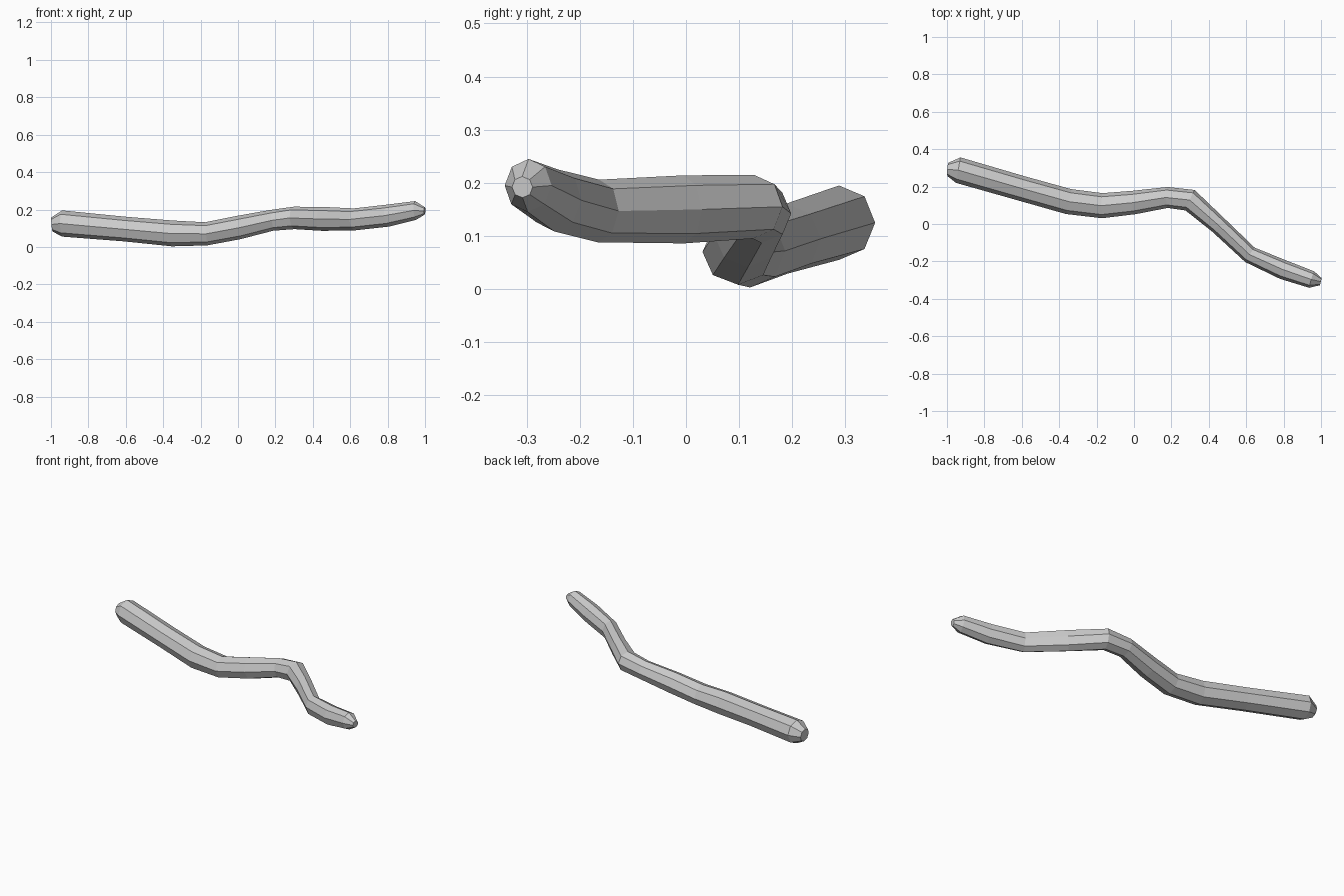
import bpy, bmesh, math
from mathutils import Vector

cube = bpy.data.objects.get("Cube")
if cube:
    bpy.data.objects.remove(cube, do_unlink=True)

SIDES = 8

# Centre line of the stick: x, y, z, half width, half height
STATIONS = [
    (-0.995, 0.292, 0.12, 0.036, 0.038),
    (-0.94, 0.288, 0.125, 0.069, 0.07),
    (-0.60, 0.19, 0.095, 0.067, 0.066),
    (-0.35, 0.12, 0.072, 0.068, 0.069),
    (-0.17, 0.098, 0.07, 0.067, 0.062),
    (0.00, 0.115, 0.103, 0.063, 0.063),
    (0.18, 0.142, 0.142, 0.056, 0.056),
    (0.30, 0.127, 0.155, 0.06, 0.06),
    (0.45, -0.005, 0.15, 0.048, 0.064),
    (0.62, -0.165, 0.147, 0.046, 0.059),
    (0.80, -0.245, 0.167, 0.052, 0.059),
    (0.95, -0.297, 0.195, 0.046, 0.05),
    (0.998, -0.308, 0.192, 0.02, 0.02),
]

# Weathered wood colour
grey = bpy.data.materials.new("stick grey")
grey.use_nodes = True
colour = (0.6, 0.6, 0.6, 1)
grey.diffuse_color = colour
grey.node_tree.nodes["Principled BSDF"].inputs["Base Color"].default_value = colour

# Sweep an eight-sided ring along the centre line
bm = bmesh.new()
points = [Vector(s[:3]) for s in STATIONS]
rings = []
for i, (x, y, z, wide, high) in enumerate(STATIONS):
    before = points[max(i - 1, 0)]
    after = points[min(i + 1, len(points) - 1)]
    # average the directions of both neighbouring segments
    tangent = (points[i] - before).normalized() + (after - points[i]).normalized()
    tangent.normalize()
    side = Vector((-tangent.y, tangent.x, 0)).normalized()
    up = tangent.cross(side)
    ring = []
    for k in range(SIDES):
        a = 2 * math.pi * k / SIDES
        ring.append(bm.verts.new(points[i] + side * wide * math.cos(a) + up * high * math.sin(a)))
    rings.append(ring)

for a, b in zip(rings, rings[1:]):
    for k in range(SIDES):
        n = (k + 1) % SIDES
        bm.faces.new((a[k], a[n], b[n], b[k]))

# Blunt ends
bm.faces.new(rings[0])
bm.faces.new(rings[-1])
bmesh.ops.recalc_face_normals(bm, faces=bm.faces)

mesh = bpy.data.meshes.new("stick")
bm.to_mesh(mesh)
bm.free()
mesh.materials.append(grey)
stick = bpy.data.objects.new("stick", mesh)
bpy.context.collection.objects.link(stick)
